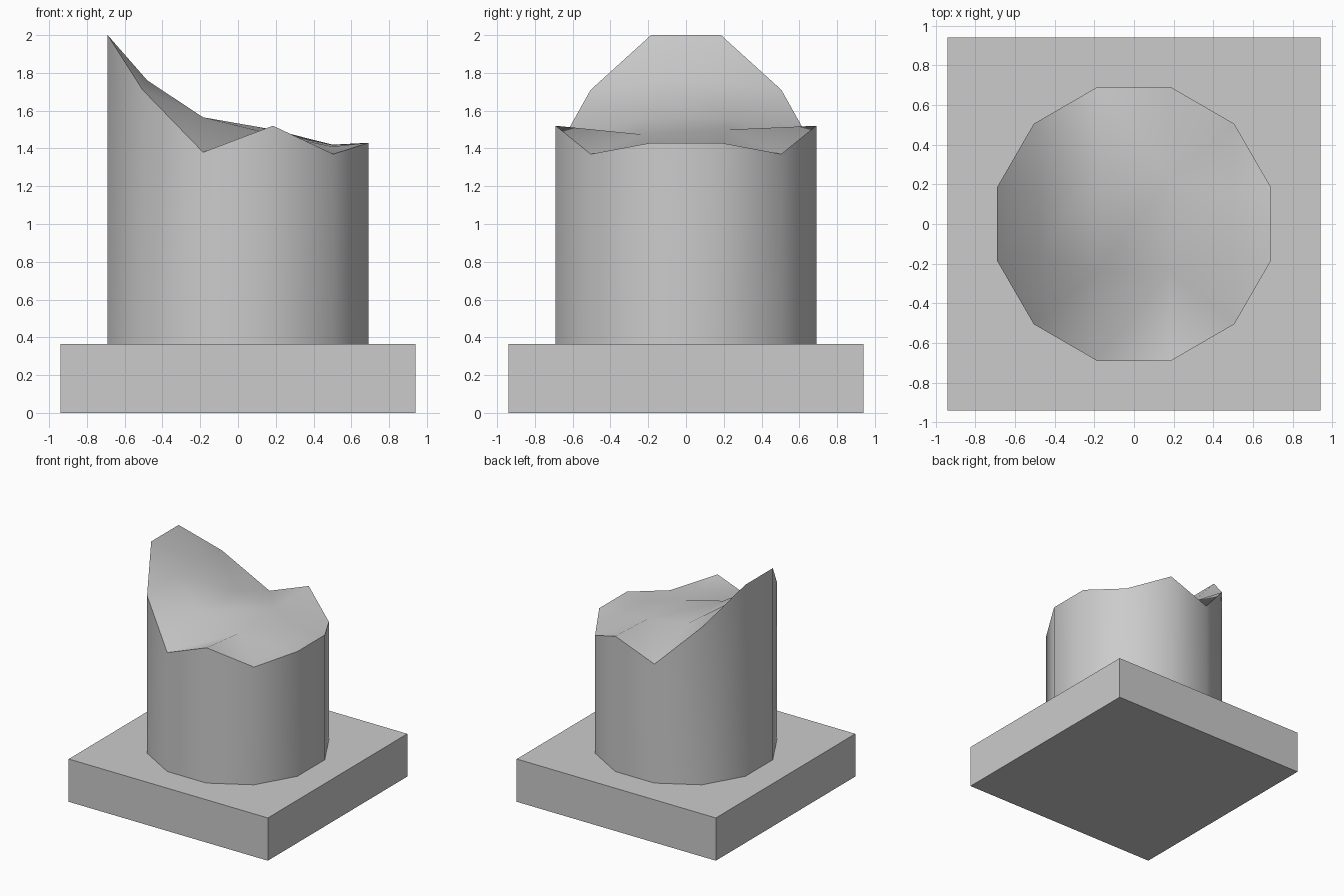
import bpy, bmesh, math

if "Cube" in bpy.data.objects:
    bpy.data.objects.remove(bpy.data.objects["Cube"])


def finish(name, bm):
    bmesh.ops.recalc_face_normals(bm, faces=bm.faces)
    mesh = bpy.data.meshes.new(name)
    bm.to_mesh(mesh)
    bm.free()
    obj = bpy.data.objects.new(name, mesh)
    bpy.context.collection.objects.link(obj)
    return obj


BASE_TOP = 0.365

# Square plinth
bm = bmesh.new()
bmesh.ops.create_cube(bm, size=1)
for v in bm.verts:
    v.co.x *= 1.88
    v.co.y *= 1.88
    v.co.z = (v.co.z + 0.5) * BASE_TOP
finish("plinth", bm)

# Broken shaft: each row across x is (x, rim y, rim z, inner points or None)
rows = [
    (-0.69, 0.185, 2.00, None),
    (-0.505, 0.505, 1.71, ((-0.48, -0.155, 1.76), (-0.48, 0.155, 1.76))),
    (-0.185, 0.69, 1.38, ((-0.185, -0.24, 1.565), (-0.185, 0.24, 1.555))),
    (0.185, 0.69, 1.52, ((0.185, -0.24, 1.475), (0.185, 0.23, 1.50))),
    (0.505, 0.505, 1.37, ((0.50, -0.17, 1.41), (0.50, 0.17, 1.42))),
    (0.69, 0.185, 1.43, None),
]
bm = bmesh.new()
grid, front, back = [], [], []
for x, y, z, inner in rows:
    a, b = bm.verts.new((x, -y, z)), bm.verts.new((x, y, z))
    mid = [bm.verts.new(p) for p in inner] if inner else [a, b]
    grid.append([a, *mid, b])
    front.append(a)
    back.append(b)


def tri(*vs):
    if len(set(vs)) == 3:
        bm.faces.new(vs)


# Jagged fracture surface
for i in range(5):
    l, r = grid[i], grid[i + 1]
    for rim, inn in ((0, 1), (3, 2)):
        if i < 3:
            tri(l[rim], r[rim], r[inn])
            tri(l[rim], r[inn], l[inn])
        else:
            tri(l[rim], r[rim], l[inn])
            tri(r[rim], r[inn], l[inn])
    tri(l[1], r[1], r[2])
    tri(l[1], r[2], l[2])

# Twelve-sided wall down to the plinth
rim = front + back[::-1]
foot = [bm.verts.new((v.co.x, v.co.y, BASE_TOP)) for v in rim]
for i in range(12):
    j = (i + 1) % 12
    bm.faces.new((foot[i], foot[j], rim[j], rim[i]))

shaft = finish("broken_shaft", bm)
bpy.ops.object.select_all(action='DESELECT')
bpy.context.view_layer.objects.active = shaft
shaft.select_set(True)
bpy.ops.object.shade_smooth_by_angle(angle=math.radians(50))
